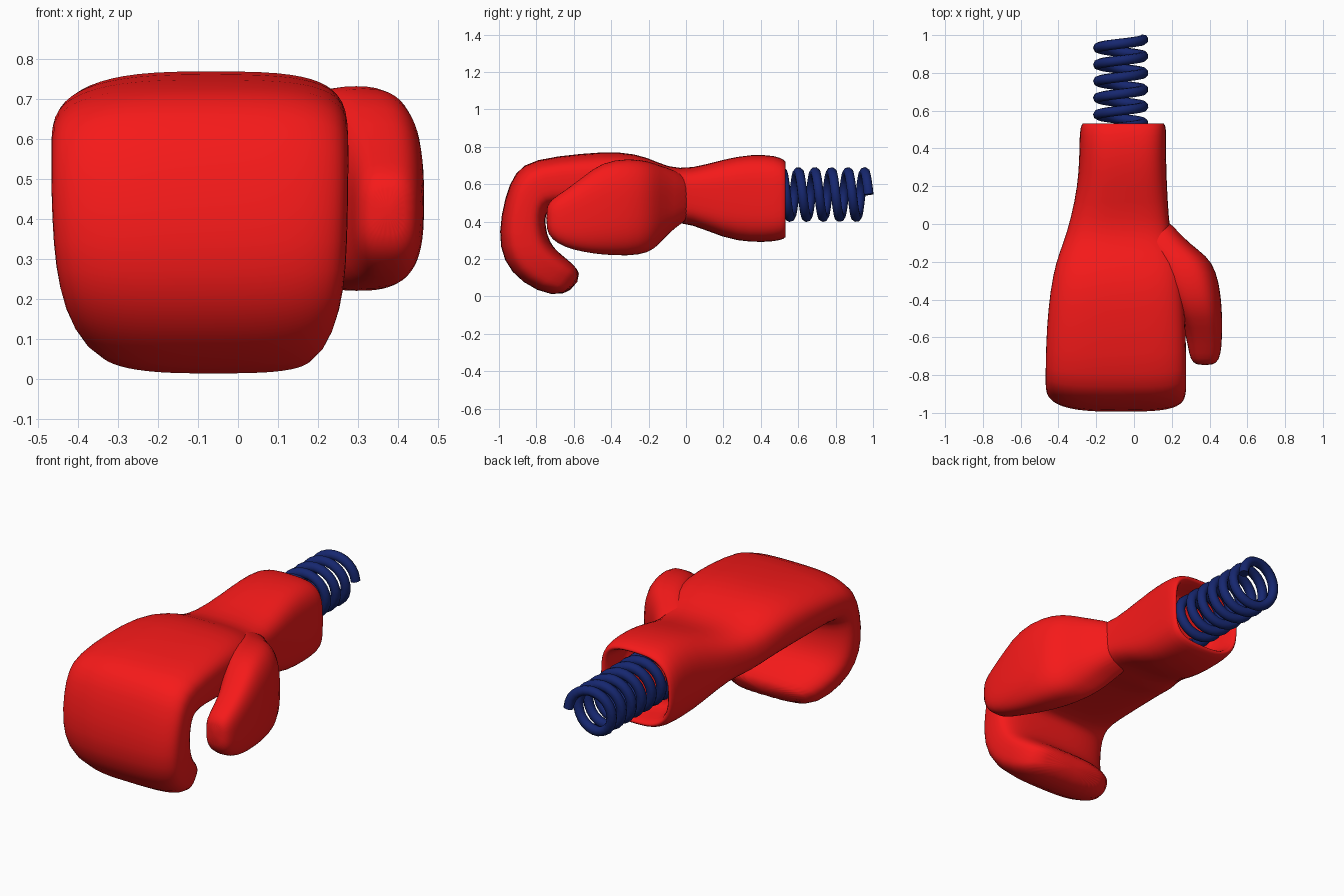
import bpy, bmesh, math
from mathutils import Vector

if "Cube" in bpy.data.objects:
    bpy.data.objects.remove(bpy.data.objects["Cube"])


def material(name, rgb):
    m = bpy.data.materials.new(name)
    m.diffuse_color = (*rgb, 1)
    m.use_nodes = True
    m.node_tree.nodes["Principled BSDF"].inputs["Base Color"].default_value = m.diffuse_color
    return m


red = material("red_leather", (0.92, 0.01, 0.01))
navy = material("navy_steel", (0.008, 0.02, 0.16))


def power(v, n):
    return math.copysign(abs(v) ** (2 / n), v)


def loft(name, stations, n_left, n_right, sides=28):
    """Skin rounded-box sections given as (outer y,z, inner y,z, xmin, xmax)."""
    bm = bmesh.new()
    rings = []
    for oy, oz, iy, iz, x0, x1 in stations:
        outer, inner = Vector((0, oy, oz)), Vector((0, iy, iz))
        mid, half = (outer + inner) / 2, (outer - inner) / 2
        ring = []
        for k in range(sides):
            a = 2 * math.pi * (k + 0.5) / sides
            n = n_right if math.cos(a) > 0 else n_left
            p = mid + half * power(math.sin(a), n)
            p.x = (x0 + x1) / 2 + (x1 - x0) / 2 * power(math.cos(a), n)
            ring.append(bm.verts.new(p))
        rings.append(ring)
    for a, b in zip(rings, rings[1:]):
        for k in range(sides):
            j = (k + 1) % sides
            bm.faces.new((a[k], a[j], b[j], b[k]))
    bm.faces.new(rings[0])
    bm.faces.new(rings[-1])
    bmesh.ops.recalc_face_normals(bm, faces=bm.faces)
    for f in bm.faces:
        f.smooth = True
    me = bpy.data.meshes.new(name)
    bm.to_mesh(me)
    bm.free()
    me.materials.append(red)
    ob = bpy.data.objects.new(name, me)
    bpy.context.collection.objects.link(ob)
    sub = ob.modifiers.new("smooth", "SUBSURF")
    sub.levels = sub.render_levels = 1
    return ob


# Hollow cuff, wrist, back of hand and curled fingers in one skin
straight = [  # y, top, bottom, xmin, xmax
    (0.36, 0.68, 0.38, -0.21, 0.10),
    (0.38, 0.69, 0.36, -0.23, 0.12),
    (0.51, 0.70, 0.34, -0.245, 0.13),
    (0.537, 0.715, 0.325, -0.265, 0.15),
    (0.53, 0.73, 0.308, -0.28, 0.167),
    (0.48, 0.755, 0.293, -0.29, 0.172),
    (0.35, 0.762, 0.287, -0.29, 0.17),
    (0.20, 0.735, 0.31, -0.30, 0.175),
    (0.03, 0.683, 0.39, -0.335, 0.185),
    (-0.10, 0.69, 0.395, -0.375, 0.20),
    (-0.20, 0.745, 0.43, -0.415, 0.25),
    (-0.35, 0.778, 0.45, -0.445, 0.265),
    (-0.55, 0.766, 0.47, -0.465, 0.275),
]
curl = [
    (-0.82, 0.735, -0.70, 0.48, -0.47, 0.278),
    (-0.915, 0.67, -0.74, 0.46, -0.47, 0.278),
    (-0.97, 0.53, -0.755, 0.42, -0.47, 0.278),
    (-1.004, 0.34, -0.745, 0.33, -0.465, 0.275),
    (-0.98, 0.19, -0.71, 0.26, -0.45, 0.268),
    (-0.88, 0.07, -0.655, 0.215, -0.42, 0.245),
    (-0.71, -0.007, -0.60, 0.17, -0.36, 0.20),
    (-0.60, 0.035, -0.56, 0.12, -0.29, 0.14),
]
hand = [(y, t, y, b, x0, x1) for y, t, b, x0, x1 in straight] + curl
loft("glove_hand", hand, 2.7, 3.6)

# Thumb, merging into the palm heel
thumb = [
    (0.05, 0.62, 0.43, -0.02, 0.16),
    (-0.07, 0.68, 0.365, 0.0, 0.255),
    (-0.14, 0.70, 0.28, 0.05, 0.345),
    (-0.20, 0.725, 0.23, 0.10, 0.415),
    (-0.31, 0.74, 0.215, 0.14, 0.452),
    (-0.45, 0.72, 0.222, 0.20, 0.467),
    (-0.55, 0.64, 0.237, 0.265, 0.467),
    (-0.65, 0.565, 0.262, 0.286, 0.465),
    (-0.72, 0.52, 0.305, 0.298, 0.452),
    (-0.748, 0.48, 0.36, 0.33, 0.42),
]
loft("glove_thumb", [(y, t, y, b, x0, x1) for y, t, b, x0, x1 in thumb], 2.8, 2.8)

# Coil spring running out of the cuff
cu = bpy.data.curves.new("spring", "CURVE")
cu.dimensions = "3D"
cu.bevel_depth = 0.027
cu.bevel_resolution = 2
cu.use_fill_caps = True
y_start, y_end, pitch, steps = 0.38, 0.977, 0.0885, 160
spline = cu.splines.new("POLY")
spline.points.add(steps)
for i, p in enumerate(spline.points):
    y = y_start + (y_end - y_start) * i / steps
    a = 2 * math.pi * (y_end - y) / pitch
    p.co = (-0.07 + 0.12 * math.cos(a), y, 0.545 + 0.12 * math.sin(a), 1)
spline.use_smooth = True
cu.materials.append(navy)
spring = bpy.data.objects.new("spring", cu)
bpy.context.collection.objects.link(spring)
